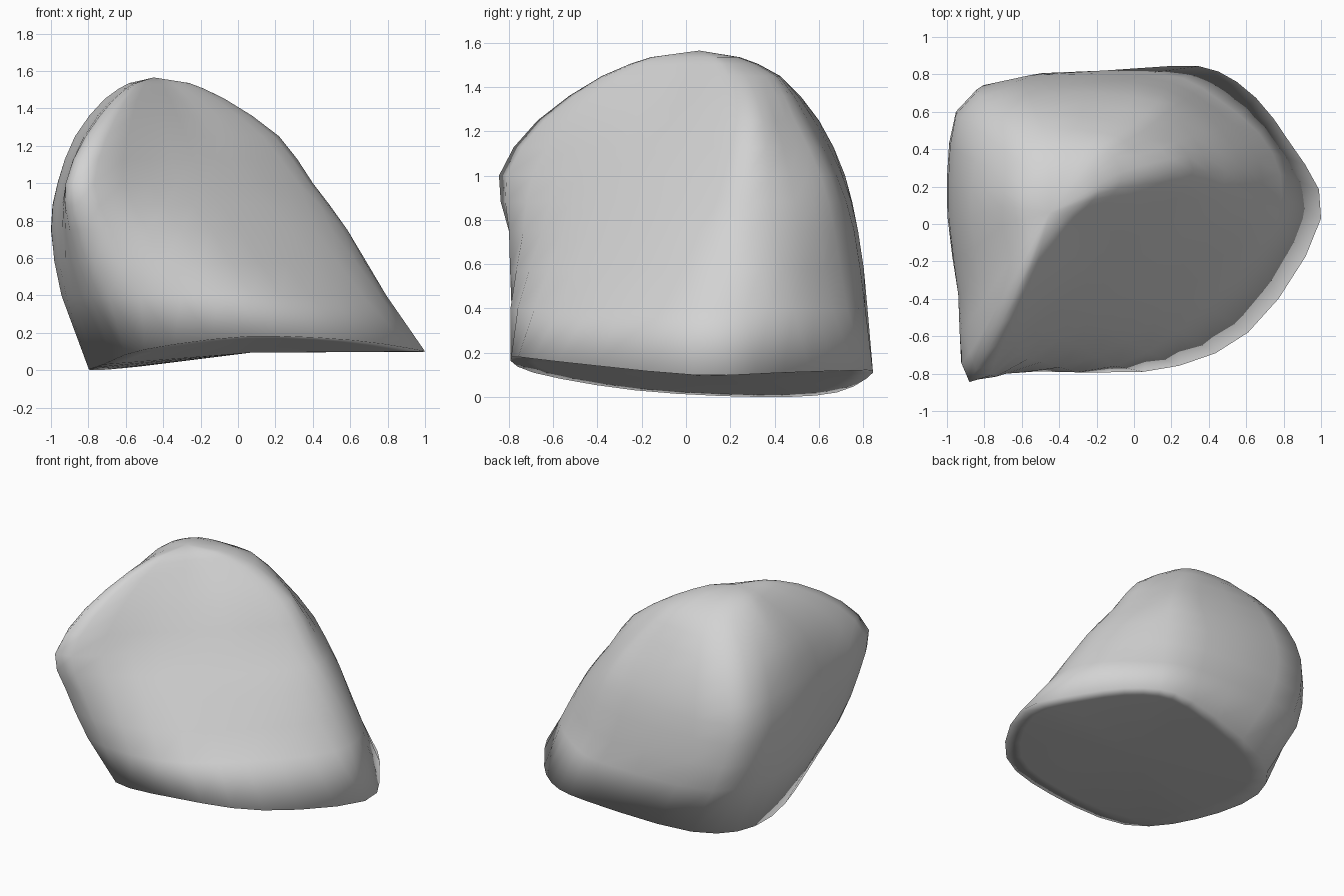
import bpy
import bmesh
from mathutils import Vector

cube = bpy.data.objects.get("Cube")
if cube:
    bpy.data.objects.remove(cube, do_unlink=True)

AROUND = 3    # steps between neighbouring outline points
UPWARD = 2    # steps between neighbouring sections

# Height of the uneven bottom rim at each outline point
RIM_HEIGHT = [.11, .18, .16, .1, .11, .12, .11, .02, 0, .03]

# Outlines, counter-clockwise from the pointed front corner
RIM = [(-.5, -.69), (.05, -.79), (.61, -.58), (1, .03), (.83, .44),
       (.55, .76), (.2, .845), (-.52, .68), (-.79, .33), (-.72, -.23)]
SECTIONS = {
    .4: [(-.69, -.74), (-.1, -.76), (.38, -.44), (.76, .02), (.74, .38),
         (.46, .66), (.1, .81), (-.74, .75), (-.94, .3), (-.88, -.33)],
    .75: [(-.83, -.8), (-.3, -.65), (.15, -.32), (.5, .03), (.58, .3),
          (.37, .6), (0, .76), (-.84, .72), (-1, .25), (-.94, -.37)],
    1: [(-.88, -.845), (-.46, -.57), (-.05, -.25), (.25, .05), (.4, .28),
        (.24, .55), (0, .68), (-.82, .68), (-.965, .22), (-.92, -.37)],
    1.25: [(-.78, -.67), (-.48, -.43), (-.18, -.14), (.06, .08), (.22, .29),
           (.08, .45), (-.1, .55), (-.71, .575), (-.87, .18), (-.83, -.28)],
    1.45: [(-.64, -.38), (-.48, -.23), (-.31, -.03), (-.16, .11), (-.07, .23),
           (-.11, .36), (-.24, .42), (-.56, .4), (-.71, .18), (-.68, -.1)],
}
PEAK = Vector((-.45, .06, 1.565))


def spline_point(a, b, c, d, t):
    """Point between b and c on a smooth curve through a, b, c, d."""
    return b + (c - a) * (t / 2) + (a * 2 - b * 5 + c * 4 - d) * (t * t / 2) \
        + (b * 3 - a - c * 3 + d) * (t ** 3 / 2)


def smooth_curve(points, steps, closed):
    """Curve through all points, as a loop or an open line."""
    count = len(points)

    def pick(i):
        return points[i % count] if closed else points[max(0, min(count - 1, i))]

    curve = [spline_point(pick(i - 1), pick(i), pick(i + 1), pick(i + 2), k / steps)
             for i in range(count if closed else count - 1) for k in range(steps)]
    return curve if closed else curve + [points[-1]]


def bridge(bm, lower, upper):
    """Quads between two rings of the same length."""
    count = len(lower)
    for i in range(count):
        j = (i + 1) % count
        bm.faces.new((lower[i], lower[j], upper[j], upper[i]))


def fan(bm, ring, tip):
    """Triangles from a ring to a single vertex."""
    for i, vert in enumerate(ring):
        bm.faces.new((vert, ring[(i + 1) % len(ring)], tip))


# Sections from rim to crown
rings = [[Vector((x, y, z)) for (x, y), z in zip(RIM, RIM_HEIGHT)]]
rings += [[Vector((x, y, z)) for x, y in outline] for z, outline in SECTIONS.items()]
crown = [PEAK.lerp(p, .5) for p in rings[-1]]
for p in crown:
    p.z = 1.535
rings.append(crown)

# Smooth each outline, then smooth upwards above the straight lowest band
loops = [smooth_curve(ring, AROUND, True) for ring in rings]
columns = [smooth_curve(list(column), UPWARD, False) for column in zip(*loops)]
columns = [column[:1] + column[UPWARD:] for column in columns]

bm = bmesh.new()
levels = [[bm.verts.new(p) for p in level] for level in zip(*columns)]
for lower, upper in zip(levels, levels[1:]):
    bridge(bm, lower, upper)
fan(bm, levels[-1], bm.verts.new(PEAK))

# Underside, with a narrow border ring
middle = sum((v.co for v in levels[0]), Vector()) / len(levels[0])
inner = [bm.verts.new(v.co.lerp(middle, .12)) for v in levels[0]]
bridge(bm, levels[0], inner)
fan(bm, inner, bm.verts.new(middle))
bmesh.ops.recalc_face_normals(bm, faces=bm.faces)
for face in bm.faces:
    face.smooth = True

mesh = bpy.data.meshes.new("boulder")
bm.to_mesh(mesh)
bm.free()
boulder = bpy.data.objects.new("boulder", mesh)
bpy.context.collection.objects.link(boulder)

# Plain stone colour
stone = bpy.data.materials.new("stone_grey")
stone.use_nodes = True
colour = (.65, .65, .65, 1)
stone.diffuse_color = colour
stone.node_tree.nodes["Principled BSDF"].inputs["Base Color"].default_value = colour
mesh.materials.append(stone)
